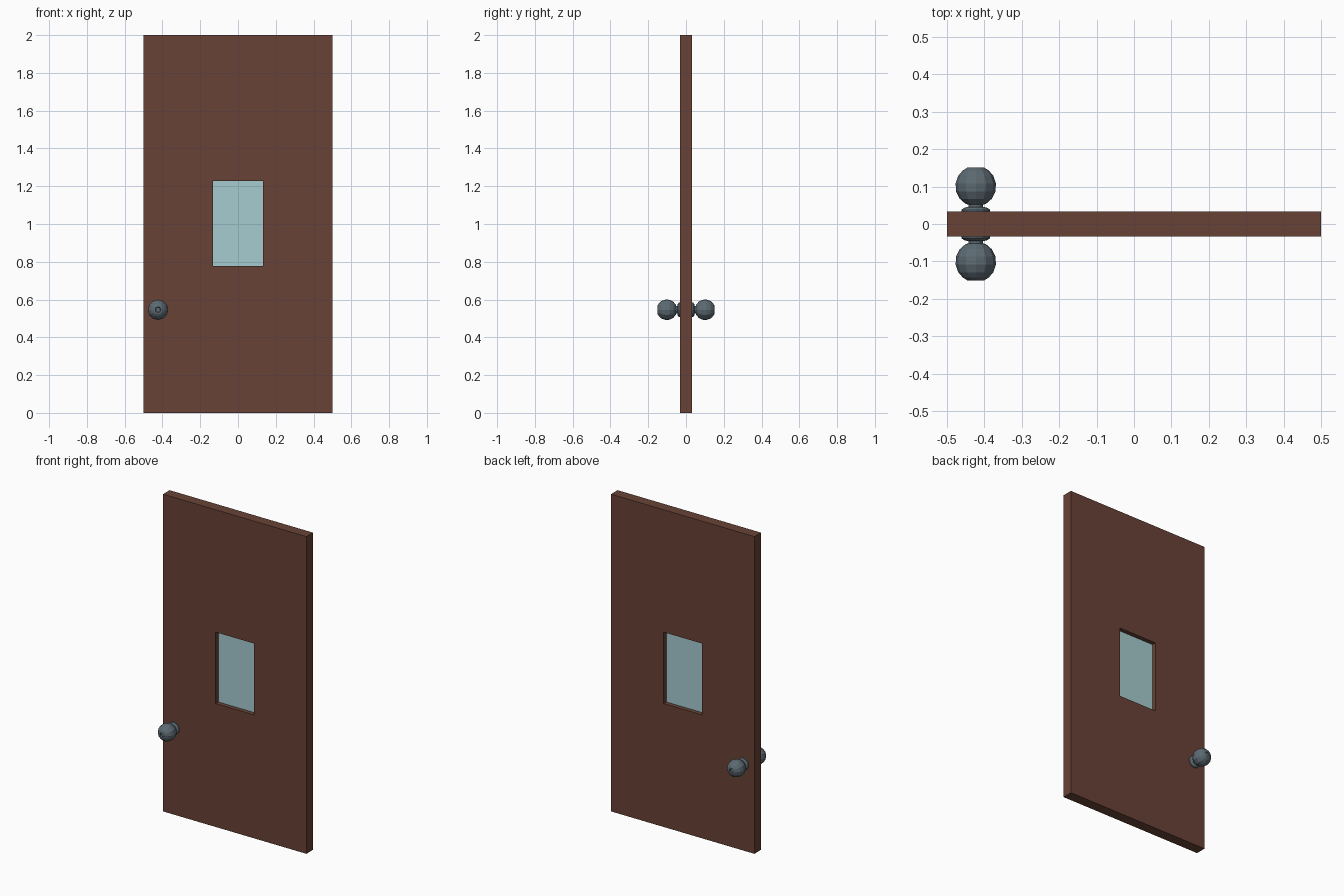
import bpy, bmesh, math
from mathutils import Vector

if "Cube" in bpy.data.objects:
    bpy.data.objects.remove(bpy.data.objects["Cube"])


def material(name, srgb):
    m = bpy.data.materials.new(name)
    lin = [((c / 255 + 0.055) / 1.055) ** 2.4 for c in srgb]
    m.diffuse_color = (*lin, 1)
    m.use_nodes = True
    m.node_tree.nodes["Principled BSDF"].inputs["Base Color"].default_value = m.diffuse_color
    return m


BROWN = material("brown wood", (104, 66, 54))
GLASS = material("pale blue glass", (166, 204, 208))
METAL = material("dark grey metal", (92, 106, 114))


def finish(name, bm, mat):
    bmesh.ops.recalc_face_normals(bm, faces=bm.faces)
    me = bpy.data.meshes.new(name)
    bm.to_mesh(me)
    bm.free()
    me.materials.append(mat)
    ob = bpy.data.objects.new(name, me)
    bpy.context.collection.objects.link(ob)
    return ob


HALF = 0.033            # half the door thickness
WX, WZ0, WZ1 = 0.133, 0.778, 1.228


def rect(bm, x, z0, z1, y):
    return [bm.verts.new((a, y, b)) for a, b in ((-x, z0), (x, z0), (x, z1), (-x, z1))]


# Door panel: a flat ring around the window, extruded through the thickness
bm = bmesh.new()
outer = rect(bm, 0.5, 0, 2, -HALF)
inner = rect(bm, WX, WZ0, WZ1, -HALF)
for i in range(4):
    j = (i + 1) % 4
    bm.faces.new((outer[i], outer[j], inner[j], inner[i]))
ext = bmesh.ops.extrude_face_region(bm, geom=bm.faces[:], use_keep_orig=True)
new = [g for g in ext["geom"] if isinstance(g, bmesh.types.BMVert)]
bmesh.ops.translate(bm, verts=new, vec=(0, 2 * HALF, 0))
finish("door_panel", bm, BROWN)

# Window pane set in the middle of the opening
bm = bmesh.new()
bmesh.ops.create_cube(bm, size=1)
for v in bm.verts:
    v.co = Vector((v.co.x * 2 * WX, v.co.y * 0.012, (WZ0 + WZ1) / 2 + v.co.z * (WZ1 - WZ0)))
finish("window_pane", bm, GLASS)

# Knob profile (radius, distance from door centre): rose, neck, ball, dimple
R, C = 0.0545, 0.101
profile = [(0.038, 0.03), (0.038, 0.038), (0.032, 0.043), (0.02, 0.046), (0.02, 0.052)]
profile += [(R * math.sin(math.radians(a)), C - R * math.cos(math.radians(a)))
            for a in (30, 52, 75, 98, 121, 140, 155)]
profile += [(0.015, 0.151), (0.012, 0.146)]
SIDES = 12


def knob(name, side):
    bm = bmesh.new()
    rings = []
    for r, d in profile:
        rings.append([bm.verts.new((-0.423 + r * math.cos(2 * math.pi * k / SIDES), side * d,
                                    0.546 + r * math.sin(2 * math.pi * k / SIDES)))
                      for k in range(SIDES)])
    for a, b in zip(rings, rings[1:]):
        for k in range(SIDES):
            n = (k + 1) % SIDES
            bm.faces.new((a[k], a[n], b[n], b[k]))
    bm.faces.new(rings[0])
    bm.faces.new(rings[-1])
    finish(name, bm, METAL)


knob("front_knob", -1)
knob("back_knob", 1)
